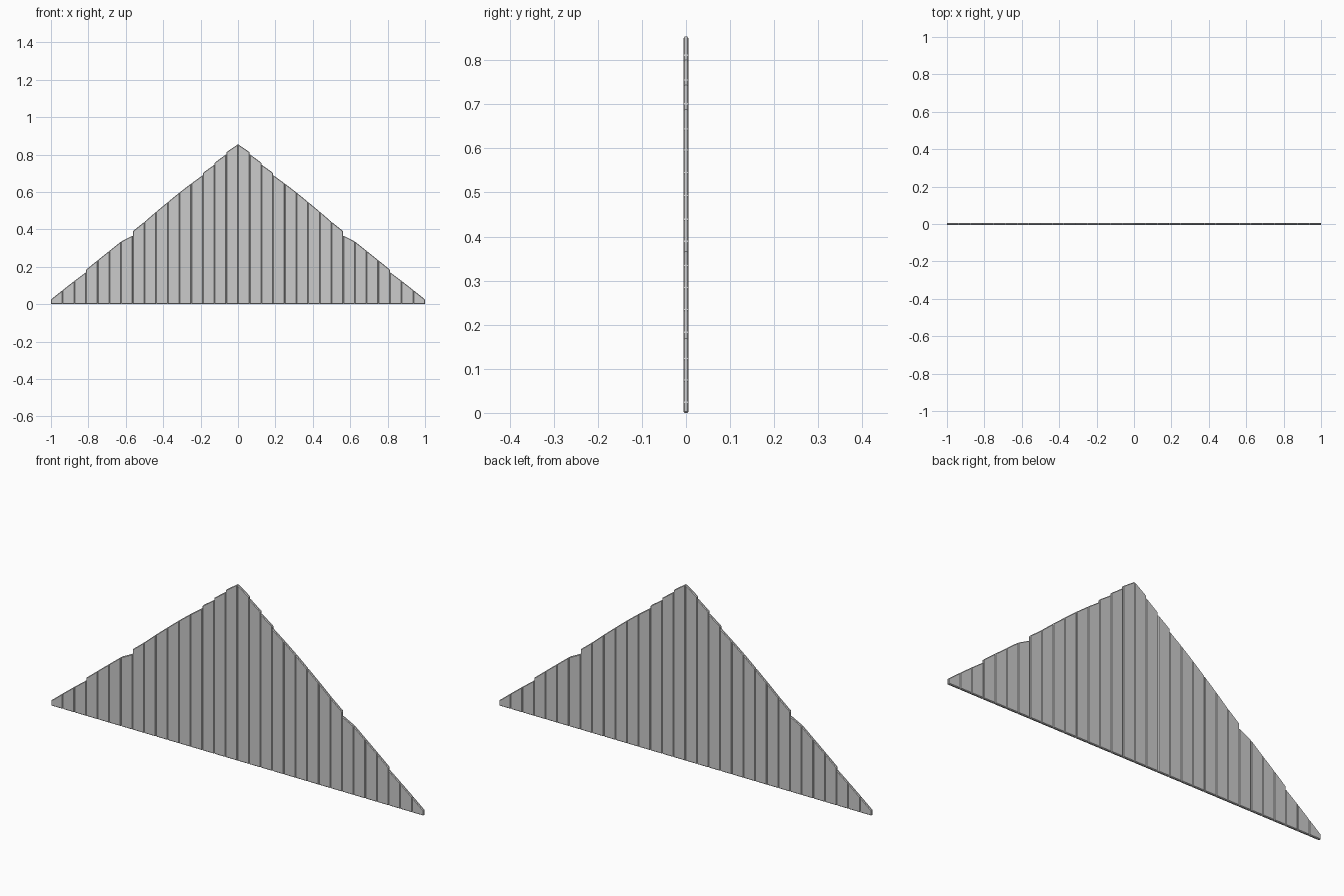
import bpy, bmesh

if "Cube" in bpy.data.objects:
    bpy.data.objects.remove(bpy.data.objects["Cube"])

N = 16               # planks per side
W = 1.0 / N          # plank width
T = 0.006            # half thickness
BEVEL = 0.003

# cut heights: each run of planks shares a slanted saw line (outer edge to centre)
RUNS = [
    [0.025, 0.075, 0.124, 0.171],
    [0.184, 0.235, 0.285, 0.335, 0.367],
    [0.390, 0.440, 0.494, 0.546, 0.597, 0.645, 0.690],
    [0.702, 0.746],
    [0.756, 0.802],
    [0.812, 0.855],
]
PLANKS = [(a, b) for run in RUNS for a, b in zip(run, run[1:])]


def plank(name, x0, x1, z0, z1):
    """Vertical board with a slanted top and chamfered edges."""
    bm = bmesh.new()
    outline = [(x0, 0), (x1, 0), (x1, z1), (x0, z0)]
    face = bm.faces.new([bm.verts.new((x, -T, z)) for x, z in outline])
    ext = bmesh.ops.extrude_face_region(bm, geom=[face])
    verts = [v for v in ext["geom"] if isinstance(v, bmesh.types.BMVert)]
    bmesh.ops.translate(bm, verts=verts, vec=(0, 2 * T, 0))
    bmesh.ops.bevel(bm, geom=bm.edges[:], offset=BEVEL, segments=1,
                    affect='EDGES', clamp_overlap=True)
    bmesh.ops.recalc_face_normals(bm, faces=bm.faces[:])
    me = bpy.data.meshes.new(name)
    bm.to_mesh(me)
    bm.free()
    bpy.context.collection.objects.link(bpy.data.objects.new(name, me))


# gable boards, mirrored about the ridge
for i, (lo, hi) in enumerate(PLANKS):
    x = -1 + i * W
    plank(f"gable_plank_left_{i + 1}", x, x + W, lo, hi)
    plank(f"gable_plank_right_{i + 1}", -x - W, -x, hi, lo)
